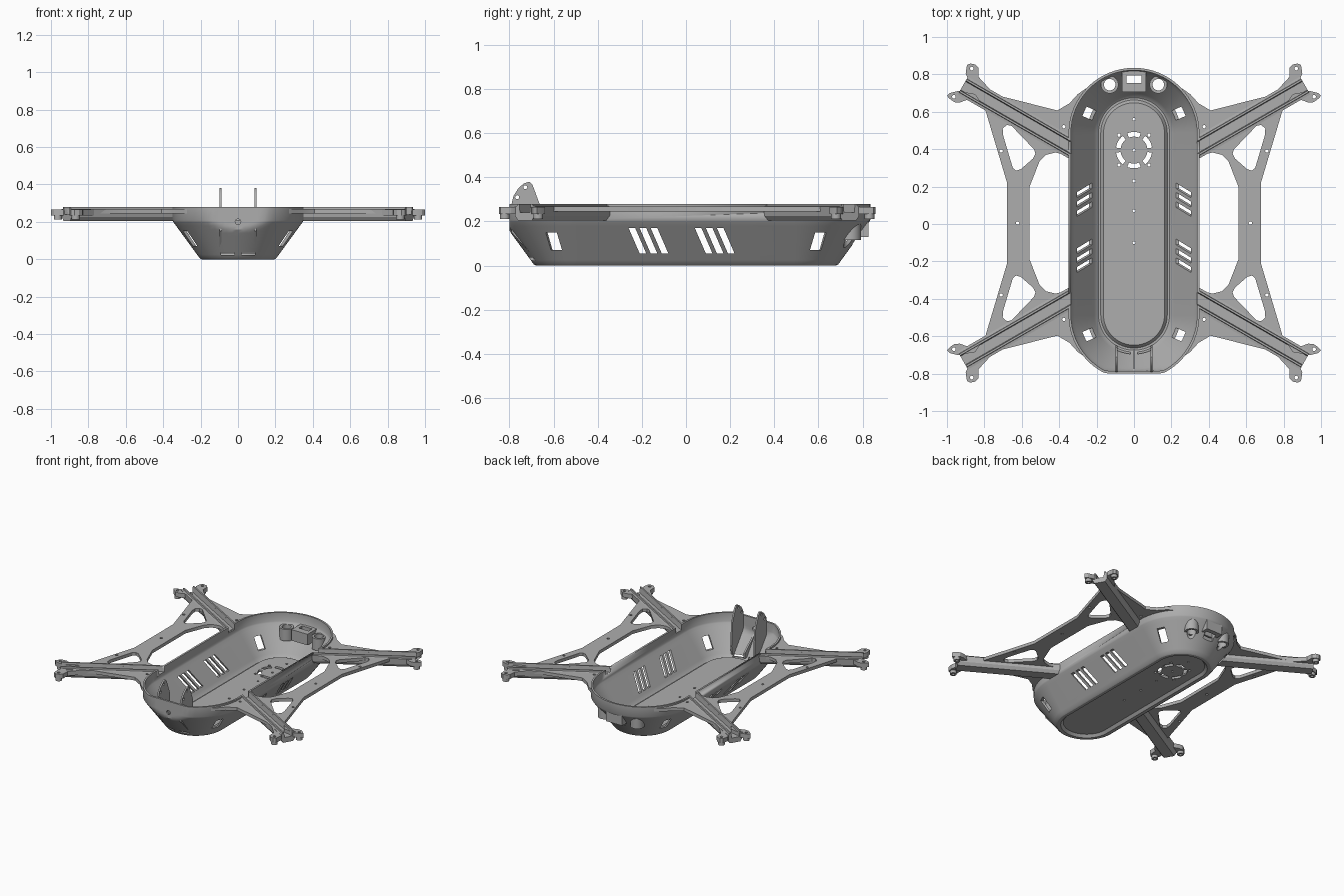
import bpy, bmesh, math
from mathutils import Vector
from mathutils.geometry import tessellate_polygon

old = bpy.data.objects.get("Cube")
if old:
    bpy.data.objects.remove(old, do_unlink=True)

grey = bpy.data.materials.new("mid grey plastic")
grey.use_nodes = True
COLOUR = (0.42, 0.42, 0.42, 1)
grey.diffuse_color = COLOUR
grey.node_tree.nodes["Principled BSDF"].inputs["Base Color"].default_value = COLOUR

SHIFT = 0.005                                   # arms sit slightly behind the centre
CORNERS = [(sx, sy) for sx in (1, -1) for sy in (1, -1)]


def finish(bm, name, cutter=None):
    bmesh.ops.recalc_face_normals(bm, faces=bm.faces)
    mesh = bpy.data.meshes.new(name)
    bm.to_mesh(mesh)
    bm.free()
    mesh.materials.append(grey)
    ob = bpy.data.objects.new(name, mesh)
    bpy.context.collection.objects.link(ob)
    bpy.ops.object.select_all(action='DESELECT')
    ob.select_set(True)
    bpy.context.view_layer.objects.active = ob
    if cutter:
        mod = ob.modifiers.new("cut", 'BOOLEAN')
        mod.operation, mod.solver, mod.object = 'DIFFERENCE', 'EXACT', cutter
        bpy.ops.object.modifier_apply(modifier=mod.name)
    bpy.ops.object.shade_smooth_by_angle(angle=math.radians(30))
    return ob


def slab(bm, loops, lo, hi, place=lambda a, b, c: (a, b, c)):
    """Extruded flat shape; the first loop is the outline, the others are holes."""
    flat = [p for loop in loops for p in loop]
    low = [bm.verts.new(place(a, b, lo)) for a, b in flat]
    top = [bm.verts.new(place(a, b, hi)) for a, b in flat]
    for tri in tessellate_polygon([[Vector((a, b, 0)) for a, b in l] for l in loops]):
        bm.faces.new([low[i] for i in tri])
        bm.faces.new([top[i] for i in reversed(tri)])
    start = 0
    for loop in loops:
        n = len(loop)
        for i in range(n):
            a, b = start + i, start + (i + 1) % n
            bm.faces.new((low[a], low[b], top[b], top[a]))
        start += n


def circle(x, y, r, n=24):
    return [(x + r * math.cos(2 * math.pi * i / n), y + r * math.sin(2 * math.pi * i / n))
            for i in range(n)]


def rect(x, y, w, d):
    return [(x - w/2, y - d/2), (x + w/2, y - d/2), (x + w/2, y + d/2), (x - w/2, y + d/2)]


def loft(bm, rings):
    rows = [[bm.verts.new(p) for p in ring] for ring in rings]
    n = len(rows[0])
    for r, s in zip(rows, rows[1:]):
        for i in range(n):
            bm.faces.new((r[i], r[(i + 1) % n], s[(i + 1) % n], s[i]))
    bm.faces.new(rows[0])
    bm.faces.new(rows[-1])


# Arm layout: straight line from hull to tip, given for one quarter
ROOT, TIP = Vector((0.342, 0.405)), Vector((0.915, 0.735))
AXIS = (TIP - ROOT).normalized()
SIDE = Vector((-AXIS.y, AXIS.x))


def arm_prism(bm, profile, x0, tip, sx, sy):
    base_y = ROOT.y + (x0 - ROOT.x) * AXIS.y / AXIS.x
    start = [(sx * x0, sy * (base_y + v / AXIS.x) + SHIFT, z) for v, z in profile]
    ends = [(tip + SIDE * v, z) for v, z in profile]
    loft(bm, [start, [(sx * p.x, sy * p.y + SHIFT, z) for p, z in ends]])


# Cutter for the open channels of the arms
bm = bmesh.new()
for sx, sy in CORNERS:
    arm_prism(bm, [(-.028, .24), (.028, .24), (.03, .32), (-.03, .32)],
              .31, TIP + AXIS * .03, sx, sy)
channel_cutter = finish(bm, "channel_cutter")
channel_cutter.hide_render = True

# Cutter for all hull openings
bm = bmesh.new()
side_place = lambda a, b, c: (c, a, b)
for group in (-.26, .04):
    for k in range(3):
        y = group + .05 * k
        slab(bm, [[(y, .17), (y + .03, .17), (y + .08, .055), (y + .05, .055)]],
             -.6, .6, side_place)
for sx, sy in CORNERS:                          # corner windows
    ang = math.radians(24)
    slab(bm, [rect(.28, 0, .2, .055)], .07, .15, lambda a, b, c, sx=sx, sy=sy: (
        sx * (a * math.cos(ang) - b * math.sin(ang)),
        sy * (.485 + a * math.sin(ang) + b * math.cos(ang)), c))
for s in (1, -1):
    slab(bm, [rect(s * .055, -.71, .07, .11)], .022, .037)      # front drain slots
    slab(bm, [circle(s * .13, .745, .031)], .07, .25)           # rear round ports
    for y in (.315, .475):
        slab(bm, [circle(s * .08, y, .009, 12)], -.05, .08)
slab(bm, [rect(0, .775, .08, .04)], .07, .25)                   # rear square port
slab(bm, [circle(0, .2, .015, 16)], -.9, -.7, lambda a, b, c: (a, c, b))
for y in (.56, .395, .23, .07, -.1):
    slab(bm, [circle(0, y, .008, 12)], -.05, .08)
for k in range(6):                              # fan vent arcs
    angs = [math.radians(60 * k + 8 + 44 * i / 6) for i in range(7)]
    arc = [(.097 * math.cos(a), .395 + .097 * math.sin(a)) for a in angs]
    arc += [(.072 * math.cos(a), .395 + .072 * math.sin(a)) for a in reversed(angs)]
    slab(bm, [arc], -.05, .08)
hull_cutter = finish(bm, "hull_cutter")
hull_cutter.hide_render = True


# Hull: stadium-shaped tub with a flat nose and a raised floor panel
def stadium(r, z, front):
    pts = []
    for cy, a0 in ((.485, 0), (-.485, math.pi)):
        for i in range(33):
            a = a0 + math.pi * i / 32
            pts.append((r * math.cos(a), max(cy + r * math.sin(a), front), z))
    return pts


def slope(a, b, n=10):
    return [tuple(p + (q - p) * i / n for p, q in zip(a, b)) for i in range(n + 1)]


outer = [(.155, .018), (.172, 0), (.195, 0)] + slope((.205, .006), (.345, .198))
outer += [(.35, .207), (.35, .28)]
inner = [(.337, .28), (.337, .217)] + slope((.332, .208), (.2, .022))
inner += [(.19, .015), (.178, .015), (.163, .034)]
bm = bmesh.new()
loft(bm, [stadium(r, z, -.8) for r, z in outer] + [stadium(r, z, -.786) for r, z in inner])
hull = finish(bm, "hull_tub", hull_cutter)
mod = hull.modifiers.new("channels", 'BOOLEAN')
mod.operation, mod.solver, mod.object = 'DIFFERENCE', 'EXACT', channel_cutter
bpy.ops.object.modifier_apply(modifier=mod.name)

# Side frames: flat web plates joining the arms
quarter = [(.56, .19), (.505, .33), (.47, .365), (.42, .377), (.343, .36)]
quarter += [(.344 * math.cos(math.radians(a)), .485 + .344 * math.sin(math.radians(a)))
            for a in range(0, 46, 9)]
quarter += [(.30, .69), (.345, .64), (.41, .602), (.58, .645), (.70, .675), (.78, .715),
            (.80, .622), (.68, .22)]
window = [(.655, .52), (.68, .525), (.702, .505), (.70, .47), (.648, .295), (.63, .28),
          (.605, .288), (.54, .345), (.527, .37), (.535, .395)]
for sx, label in ((1, "left"), (-1, "right")):
    place = lambda a, b, c, sx=sx: (sx * a, b + SHIFT, c)
    loops = [quarter + [(x, -y) for x, y in reversed(quarter)], circle(.622, 0, .009, 12)]
    for sy in (1, -1):
        loops.append([(x, sy * y) for x, y in window])
        loops += [circle(x, sy * y, .009, 12) for x, y in ((.71, .385), (.375, .515))]
    bm = bmesh.new()
    slab(bm, loops, .245, .268, place)
    finish(bm, label + "_side_frame", channel_cutter)

# Arms with open channel, plus motor mounting ears
channel = [(-.055, .268), (-.051, .225), (-.036, .204), (.036, .204), (.051, .225),
           (.055, .268), (.042, .27), (.04, .28), (.03, .28), (.026, .24),
           (-.026, .24), (-.03, .28), (-.04, .28), (-.042, .27)]
ear_back = [(.77, .715), (.83, .78), (.832, .83), (.85, .848), (.875, .853), (.893, .845),
            (.90, .80), (.89, .775), (.83, .72)]
ear_out = [(.80, .62), (.885, .662), (.93, .645), (.96, .646), (.985, .664), (1, .68),
           (.985, .695), (.94, .706), (.85, .69)]
ears = ((ear_back, (.868, .826)), (ear_out, (.963, .675)))
for sx, sy in CORNERS:
    tag = ("back" if sy > 0 else "front") + ("_left" if sx > 0 else "_right")
    bm = bmesh.new()
    arm_prism(bm, channel, ROOT.x, TIP, sx, sy)
    finish(bm, tag + "_arm")
    place = lambda a, b, c, sx=sx, sy=sy: (sx * a, sy * b + SHIFT, c)
    bm = bmesh.new()
    for outline, hole in ears:
        slab(bm, [outline, circle(*hole, .010, 12)], .234, .266, place)
        slab(bm, [circle(*hole, .022, 16), circle(*hole, .010, 16)], .212, .233, place)
    finish(bm, tag + "_motor_ears")

# Camera fins and centre rib at the nose
fin = [(-.79, .15), (-.79, .28), (-.782, .315), (-.76, .35), (-.735, .372), (-.71, .38),
       (-.695, .365), (-.66, .27), (-.65, .10), (-.66, .04), (-.69, .04)]
for s, label in ((1, "left"), (-1, "right")):
    bm = bmesh.new()
    slab(bm, [fin, circle(-.765, .31, .009, 12), circle(-.728, .355, .009, 12)],
         s * .087, s * .099, side_place)
    finish(bm, label + "_camera_fin")
bm = bmesh.new()
slab(bm, [[(-.79, .17), (-.67, .07), (-.67, .03), (-.69, .03)]], -.006, .006, side_place)
finish(bm, "nose_rib")

# Rear ports: two round sleeves and a square socket
for s, label in ((1, "left"), (-1, "right")):
    bm = bmesh.new()
    slab(bm, [circle(s * .13, .745, .047, 32), circle(s * .13, .745, .031, 32)], .115, .20)
    finish(bm, label + "_rear_sleeve")
bm = bmesh.new()
slab(bm, [rect(0, .767, .13, .12), rect(0, .775, .08, .04)], .13, .21)
finish(bm, "rear_socket")

for helper in (hull_cutter, channel_cutter):
    bpy.data.objects.remove(helper, do_unlink=True)
